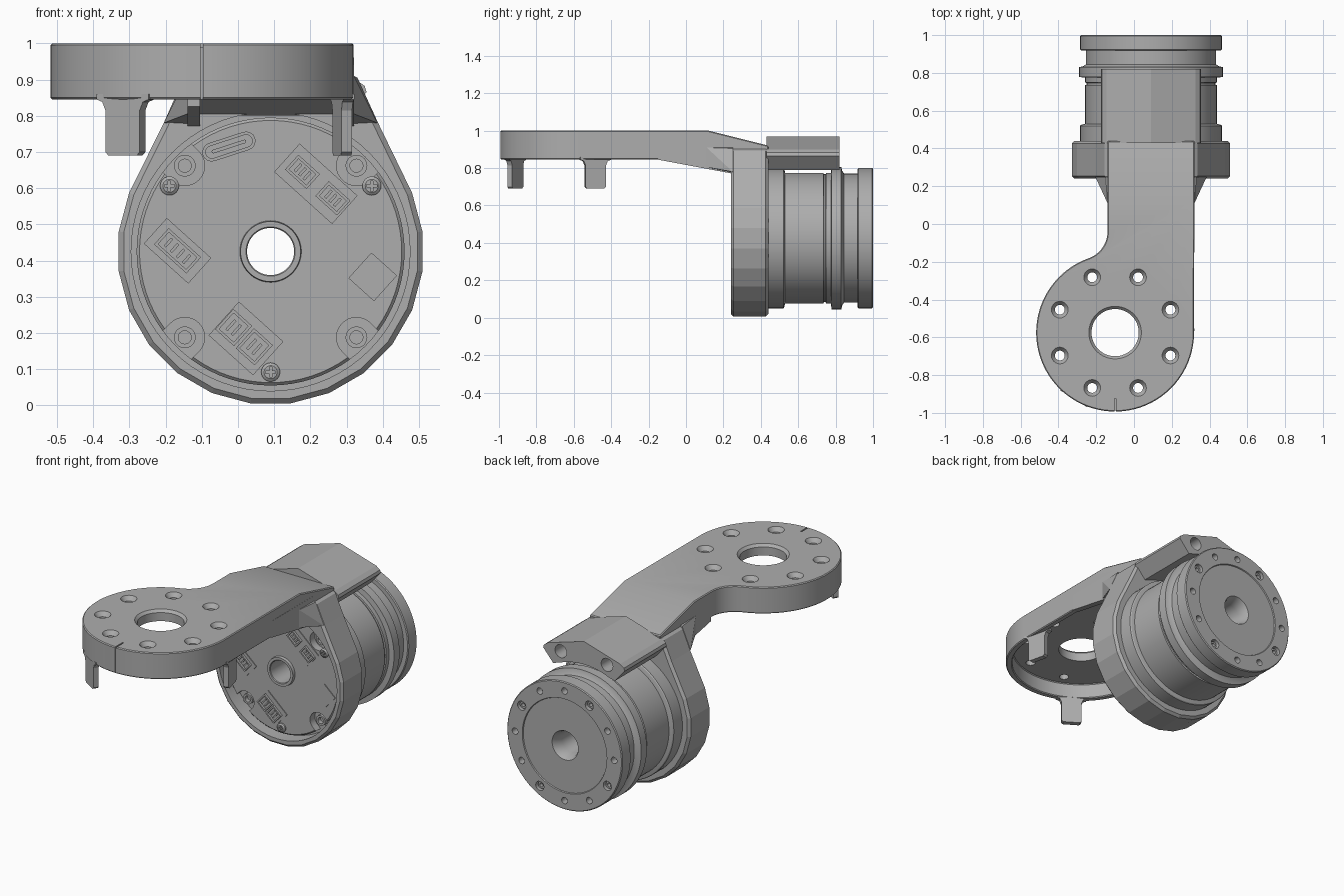
import bpy, bmesh
from math import sin, cos, pi, radians, sqrt
from mathutils import Matrix, Vector

if "Cube" in bpy.data.objects:
    bpy.data.objects.remove(bpy.data.objects["Cube"])

grey = bpy.data.materials.new("machined grey")
grey.use_nodes = True
grey.diffuse_color = (0.42, 0.42, 0.42, 1)
grey.node_tree.nodes["Principled BSDF"].inputs["Base Color"].default_value = (0.42, 0.42, 0.42, 1)

MX, MZ = 0.09, 0.425          # motor axis
DX, DY, DR = -0.1, -0.575, 0.418   # mounting disc
NL, NR = -0.14, 0.32          # neck sides


def finish(name, bm, smooth=False):
    bmesh.ops.remove_doubles(bm, verts=bm.verts, dist=1e-5)
    bmesh.ops.recalc_face_normals(bm, faces=bm.faces)
    me = bpy.data.meshes.new(name)
    bm.to_mesh(me)
    bm.free()
    me.materials.append(grey)
    ob = bpy.data.objects.new(name, me)
    bpy.context.collection.objects.link(ob)
    if smooth:
        smooth_it(ob)
    return ob


def activate(ob):
    bpy.ops.object.select_all(action='DESELECT')
    ob.select_set(True)
    bpy.context.view_layer.objects.active = ob


def smooth_it(ob):
    activate(ob)
    bpy.ops.object.shade_smooth_by_angle(angle=radians(30))


def prism(name, pts, a, b, plane='xz', smooth=False):
    """Extrude a 2D outline along the remaining axis from a to b."""
    bm = bmesh.new()
    put = (lambda u, v, w: (u, w, v)) if plane == 'xz' else \
          (lambda u, v, w: (u, v, w)) if plane == 'xy' else (lambda u, v, w: (w, u, v))
    lo = [bm.verts.new(put(u, v, a)) for u, v in pts]
    hi = [bm.verts.new(put(u, v, b)) for u, v in pts]
    bm.faces.new(lo)
    bm.faces.new(hi)
    n = len(pts)
    for i in range(n):
        bm.faces.new((lo[i], lo[(i + 1) % n], hi[(i + 1) % n], hi[i]))
    return finish(name, bm, smooth)


def lathe(name, prof, u, v, axis='y', steps=64, smooth=True):
    """Turn a closed (radius, height) profile about an axis through u, v."""
    bm = bmesh.new()
    rings = []
    for i in range(steps):
        t = 2 * pi * i / steps
        rings.append([bm.verts.new((u + r * cos(t), h, v + r * sin(t)) if axis == 'y'
                                   else (u + r * cos(t), v + r * sin(t), h)) for r, h in prof])
    n = len(prof)
    for i in range(steps):
        p, q = rings[i], rings[(i + 1) % steps]
        for j in range(n):
            k = (j + 1) % n
            if prof[j][0] == 0 and prof[k][0] == 0:
                continue
            ring = [p[j], p[k]] + ([q[k]] if prof[k][0] else []) + ([q[j]] if prof[j][0] else [])
            bm.faces.new(ring)
    return finish(name, bm, smooth)


def rod(name, u, v, r, a, b, axis='y', steps=24):
    return lathe(name, [(0, a), (r, a), (r, b), (0, b)], u, v, axis, steps)


def hull(name, pts):
    bm = bmesh.new()
    for p in pts:
        bm.verts.new(p)
    bmesh.ops.convex_hull(bm, input=bm.verts)
    bmesh.ops.dissolve_limit(bm, angle_limit=0.01, verts=bm.verts, edges=bm.edges)
    return finish(name, bm)


def apply(ob, kind, **props):
    m = ob.modifiers.new(kind.lower(), kind)
    for k, val in props.items():
        setattr(m, k, val)
    activate(ob)
    bpy.ops.object.modifier_apply(modifier=m.name)


def cut(ob, *cutters):
    for c in cutters:
        apply(ob, 'BOOLEAN', operation='DIFFERENCE', solver='EXACT', object=c)
        bpy.data.objects.remove(c)


def bevel(ob, w):
    apply(ob, 'BEVEL', width=w, segments=1, limit_method='ANGLE', angle_limit=radians(40))


def arc(cx, cy, r, a, b, n):
    return [(cx + r * cos(radians(a + (b - a) * i / n)), cy + r * sin(radians(a + (b - a) * i / n)))
            for i in range(n + 1)]


def rect(x, z, w, h, deg):
    c, s = cos(radians(deg)), sin(radians(deg))
    return [(x + c * i * w / 2 - s * j * h / 2, z + s * i * w / 2 + c * j * h / 2)
            for i, j in ((-1, -1), (1, -1), (1, 1), (-1, 1))]


def arm_outline(inset, end):
    """Disc flowing into the neck, with a fillet on one side."""
    fr, r = 0.15 + inset, DR - inset
    fx = NL - 0.15
    fy = DY + sqrt((DR + 0.15) ** 2 - (fx - DX) ** 2)
    d = Vector((fx - DX, fy - DY))
    ang = Vector((1, 0)).angle(d) * 180 / pi
    pts = arc(DX, DY, r, 0, ang - 360, 56)
    pts += arc(fx, fy, fr, ang - 180, 0, 12)[1:]
    return pts + [(NL + inset, end), (NR - inset, end)]


# Arm plate: hollow shell with sloped rear, bores and countersunk holes
arm = prism("arm_plate", arm_outline(0, 0.44), 0.845, 1.0, 'xy')
cut(arm, prism("cavity", arm_outline(0.035, 0.24), 0.8, 0.935, 'xy'),
    prism("slope", [(0.12, 1.0), (0.5, 0.905), (0.5, 1.2), (0.12, 1.2)], -1, 1, 'yz'))
bevel(arm, 0.005)
cut(arm, lathe("bore", [(0, 0.8), (0.125, 0.8), (0.125, 0.985), (0.14, 1.001), (0, 1.001)], DX, DY, 'z'))
for i in range(8):
    t = pi / 8 + i * pi / 4
    cut(arm, lathe("hole", [(0, 0.8), (0.026, 0.8), (0.026, 0.975), (0.045, 1.001), (0, 1.001)],
                   DX + 0.317 * cos(t), DY + 0.317 * sin(t), 'z', 24))
cut(arm, prism("index_groove", rect(DX, -0.97, 0.008, 0.09, 0), 0.99, 1.1, 'xy'),
    prism("index_groove_side", rect(DX, -1.0, 0.008, 0.024, 0), 0.8, 1.1, 'xy'))
smooth_it(arm)

# Sloped underside between the neck and the hub
prism("neck_underside", [(-0.02, 0.94), (0.25, 0.8), (0.25, 0.94)], NL + 0.03, NR - 0.03, 'yz')

# Neck side walls and the flaring gussets
for side, x, s in (("right", NL, -1), ("left", NR, 1)):
    y0 = -0.15 if s > 0 else -0.03
    z0 = 0.845 if s > 0 else 0.825
    prism(side + "_neck_wall", [(y0, z0), (0.25, 0.77), (0.25, 0.94), (y0, 0.94)], x - s * 0.035, x, 'yz')
    hull(side + "_gusset", [(x, 0.11, 0.91), (x, 0.11, 0.805), (x - s * 0.03, 0.25, 0.775),
                            (x + s * 0.065, 0.25, 0.78), (x + s * 0.01, 0.25, 0.905),
                            (x - s * 0.03, 0.25, 0.92), (x - s * 0.03, 0.11, 0.91)])

# Two hanging tabs on the disc rim
half = [(0.085, 0.86), (0.085, 0.845), (0.066, 0.838), (0.056, 0.815), (0.056, 0.7), (0.046, 0.69)]
for name, deg in (("front_tab", -122), ("side_tab", 13)):
    tab = prism(name, half + [(-u, v) for u, v in reversed(half)], -0.015, 0.015)
    tab.data.transform(Matrix.Rotation(radians(deg + 90), 4, 'Z'))
    t = radians(deg)
    tab.data.transform(Matrix.Translation((DX + (DR - 0.02) * cos(t), DY + (DR - 0.02) * sin(t), 0)))

# Faceted hub around the motor
outline = arc(MX, MZ, 0.423, 157.5, 382.5, 15) + [(0.387, 0.78), (0.33, 0.905), (-0.15, 0.905), (-0.205, 0.78)]
hub = prism("hub", outline, 0.24, 0.44)
bevel(hub, 0.014)
cut(hub, rod("hub_bore", MX, MZ, 0.385, 0.1, 0.6, steps=72))

# Clamp block behind the hub
top = [(0.2, 0.79), (0.265, 0.865), (0.26, 0.882), (0.235, 0.9), (0, 0.97)]
block = prism("clamp_block", [(MX + u, v) for u, v in top] + [(MX - u, v) for u, v in reversed(top[:-1])]
              + arc(MX, MZ, 0.41, 118, 62, 10)[1:-1], 0.43, 0.82)
cut(block, *[rod("block_hole", MX + s * 0.15, 0.872, 0.038, 0.65, 0.9) for s in (-1, 1)])

# Motor: one turned body with flanges, grooves and a flared bore
motor = lathe("motor_body", [
    (0.065, 0.33), (0.386, 0.33), (0.386, 0.44), (0.375, 0.44), (0.375, 0.52), (0.37, 0.525),
    (0.35, 0.53), (0.35, 0.735), (0.342, 0.737), (0.342, 0.747), (0.35, 0.749), (0.35, 0.775),
    (0.38, 0.778), (0.38, 0.83), (0.36, 0.835), (0.345, 0.845), (0.345, 0.918), (0.37, 0.918),
    (0.375, 0.923), (0.375, 0.995), (0.37, 1.0), (0.275, 1.0), (0.272, 0.994), (0.085, 0.994),
    (0.075, 0.975), (0.065, 0.93)], MX, MZ, steps=80)
for i in range(12):
    t = radians(30 * i)
    x, z = MX + 0.322 * cos(t), MZ + 0.322 * sin(t)
    big = i % 3 == 1
    cut(motor, rod("bolt_hole", x, z, 0.027 if big else 0.019, 0.96, 1.1, steps=16))
    if big:
        lathe("rear_bolt", [(0.011, 0.955), (0.021, 0.955), (0.021, 0.985), (0.011, 0.985)], x, z, steps=16)
smooth_it(motor)

# Front cover with scalloped corners and bolt bosses
FACE = 0.28
cover = lathe("front_cover", [(0.065, 0.34), (0.37, 0.34), (0.37, 0.288), (0.362, FACE), (0.085, FACE),
                              (0.083, 0.262), (0.068, 0.262), (0.065, 0.266)], MX, MZ, steps=80)
corners = [(MX + i * 0.237, MZ + j * 0.237) for i in (-1, 1) for j in (-1, 1)]
cut(cover, *[rod("scallop", x, z, 0.055, 0.2, 0.325, steps=32) for x, z in corners])
for deg in (45, 135, 225, 315):
    t = radians(deg)
    cut(cover, prism("scallop_mouth", rect(MX + 0.385 * cos(t), MZ + 0.385 * sin(t), 0.1, 0.11, deg), 0.2, 0.325))
smooth_it(cover)
for x, z in corners:
    lathe("corner_boss", [(0.018, 0.33), (0.03, 0.33), (0.03, 0.3), (0.018, 0.3)], x, z, steps=24)

# Cross-head screws
for deg in (33, 147, 270):
    x, z = MX + 0.333 * cos(radians(deg)), MZ + 0.333 * sin(radians(deg))
    screw = lathe("cover_screw", [(0, 0.29), (0.026, 0.29), (0.026, 0.272), (0.018, 0.266), (0, 0.266)], x, z, steps=24)
    cut(screw, *[prism("slot", rect(x, z, 0.028, 0.007, a), 0.2, 0.273) for a in (0, 90)])


def socket(name, x, z, w, h, deg, pins):
    """Open connector shell with a row of contact pins."""
    shell = prism(name, rect(x, z, w, h, deg), 0.262, 0.285)
    cut(shell, prism("pocket", rect(x, z, w - 0.016, h - 0.016, deg), 0.2, 0.276))
    c, s = cos(radians(deg)), sin(radians(deg))
    for i in range(pins):
        d = (i - (pins - 1) / 2) * (w - 0.03) / pins
        prism(name + "_pin", rect(x + c * d, z + s * d, 0.008, h * 0.5, deg), 0.268, 0.28)


# Connectors and chips on the cover
for name, x, z, w, h, deg in (("upper_pad", 0.215, 0.612, 0.215, 0.105, -42), ("side_pad", -0.167, 0.427, 0.165, 0.095, -42),
                              ("lower_pad", 0.022, 0.185, 0.165, 0.125, -42), ("chip", 0.372, 0.355, 0.095, 0.095, -42)):
    prism(name, rect(x, z, w, h, deg), FACE - 0.005, FACE + 0.005)
socket("upper_socket", 0.178, 0.645, 0.08, 0.055, -42, 3)
socket("upper_socket", 0.262, 0.572, 0.08, 0.055, -42, 3)
socket("side_socket", -0.167, 0.427, 0.12, 0.06, -42, 4)
socket("lower_socket", -0.012, 0.215, 0.07, 0.075, -42, 2)
socket("lower_socket", 0.045, 0.162, 0.07, 0.075, -42, 2)


def pill(w, r):
    t = radians(18)
    pts = arc(w, 0, r, -90, 90, 8) + arc(-w, 0, r, 90, 270, 8)
    return [(-0.025 + u * cos(t) - v * sin(t), 0.715 + u * sin(t) + v * cos(t)) for u, v in pts]


port = prism("cable_port", pill(0.05, 0.026), 0.262, 0.285)
cut(port, prism("port_pocket", pill(0.05, 0.017), 0.2, 0.277))
prism("port_tongue", pill(0.045, 0.005), 0.268, 0.28)
